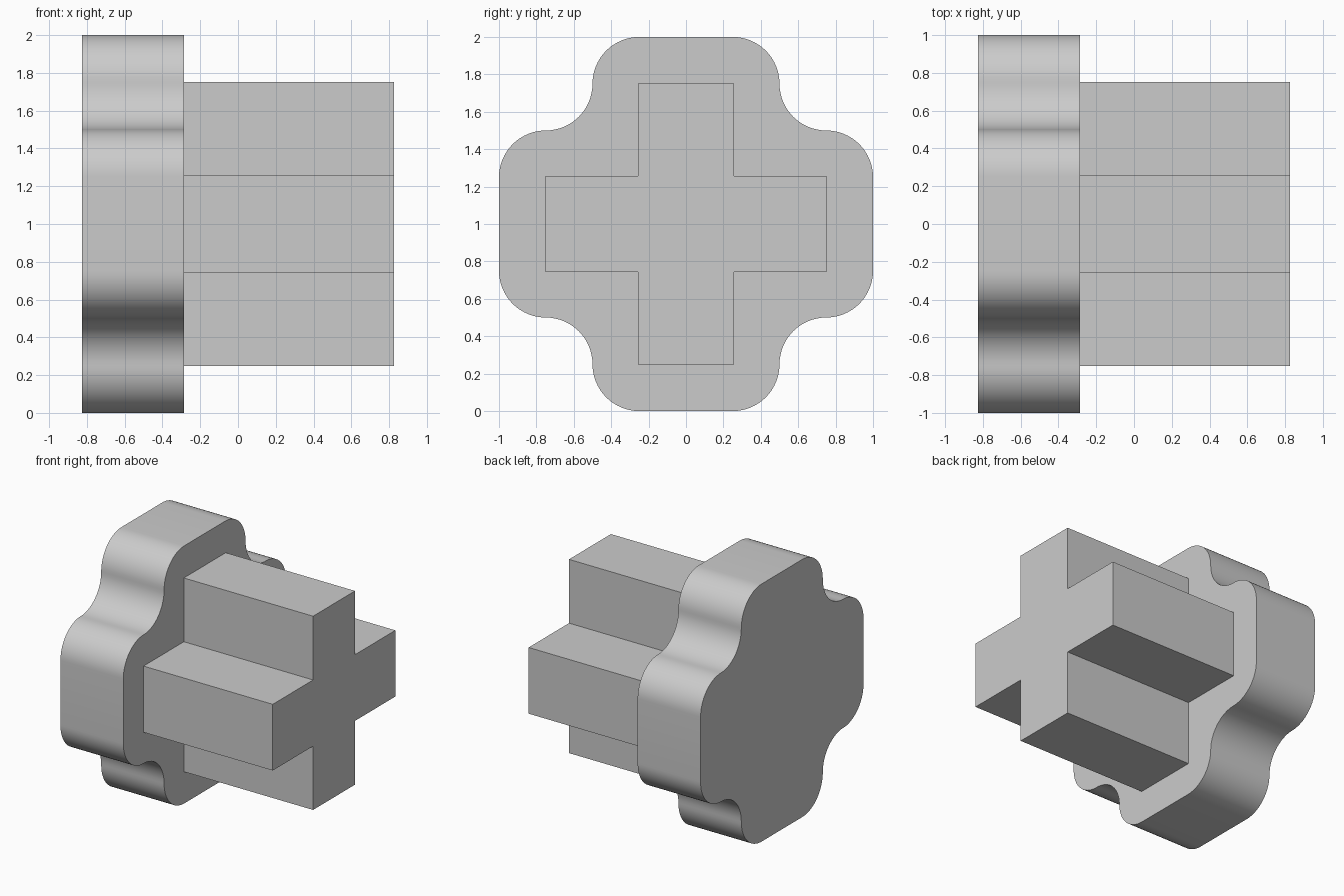
import bpy, bmesh, math
from mathutils import Vector

cube = bpy.data.objects.get("Cube")
if cube:
    bpy.data.objects.remove(cube, do_unlink=True)

grey = bpy.data.materials.new("light grey")
grey.use_nodes = True
grey.diffuse_color = (0.6, 0.6, 0.6, 1)
grey.node_tree.nodes["Principled BSDF"].inputs["Base Color"].default_value = grey.diffuse_color

CENTRE_Z = 1.0
STEPS = 16


def arc(cy, cz, radius, start, end):
    """Points along an arc, angles in degrees."""
    angles = [math.radians(start + (end - start) * i / STEPS) for i in range(STEPS + 1)]
    return [(cy + radius * math.cos(a), cz + radius * math.sin(a)) for a in angles]


def four_fold(quarter):
    """Repeat a clockwise quarter outline around the centre, dropping shared points."""
    outline = []
    for turn in range(4):
        for y, z in quarter:
            for _ in range(turn):
                y, z = z, -y
            point = Vector((y, z))
            if not outline or (point - outline[-1]).length > 1e-5:
                outline.append(point)
    return outline


def prism(name, outline, x_start, x_end):
    """Extrude an outline in the YZ plane along x."""
    bm = bmesh.new()
    verts = [bm.verts.new((x_start, y, z + CENTRE_Z)) for y, z in outline]
    face = bm.faces.new(verts)
    result = bmesh.ops.extrude_face_region(bm, geom=[face], use_keep_orig=True)
    moved = [v for v in result["geom"] if isinstance(v, bmesh.types.BMVert)]
    bmesh.ops.translate(bm, verts=moved, vec=(x_end - x_start, 0, 0))
    bmesh.ops.recalc_face_normals(bm, faces=bm.faces)
    mesh = bpy.data.meshes.new(name)
    bm.to_mesh(mesh)
    bm.free()
    mesh.materials.append(grey)
    obj = bpy.data.objects.new(name, mesh)
    bpy.context.collection.objects.link(obj)
    return obj


# Rounded four-lobed knob head: convex, concave, convex fillets per corner
r = 0.25
lobe = (arc(r, 3 * r, r, 90, 0)
        + arc(3 * r, 3 * r, r, 180, 270)
        + arc(3 * r, r, r, 90, 0))
head = prism("knob_head", four_fold(lobe), -0.825, -0.285)
bpy.ops.object.select_all(action="DESELECT")
head.select_set(True)
bpy.context.view_layer.objects.active = head
bpy.ops.object.shade_smooth_by_angle(angle=math.radians(30))

# Sharp cross-shaped shaft
half, reach = 0.257, 0.752
corner = [(half, reach), (half, half), (reach, half)]
prism("cross_shaft", four_fold(corner), -0.285, 0.825)
